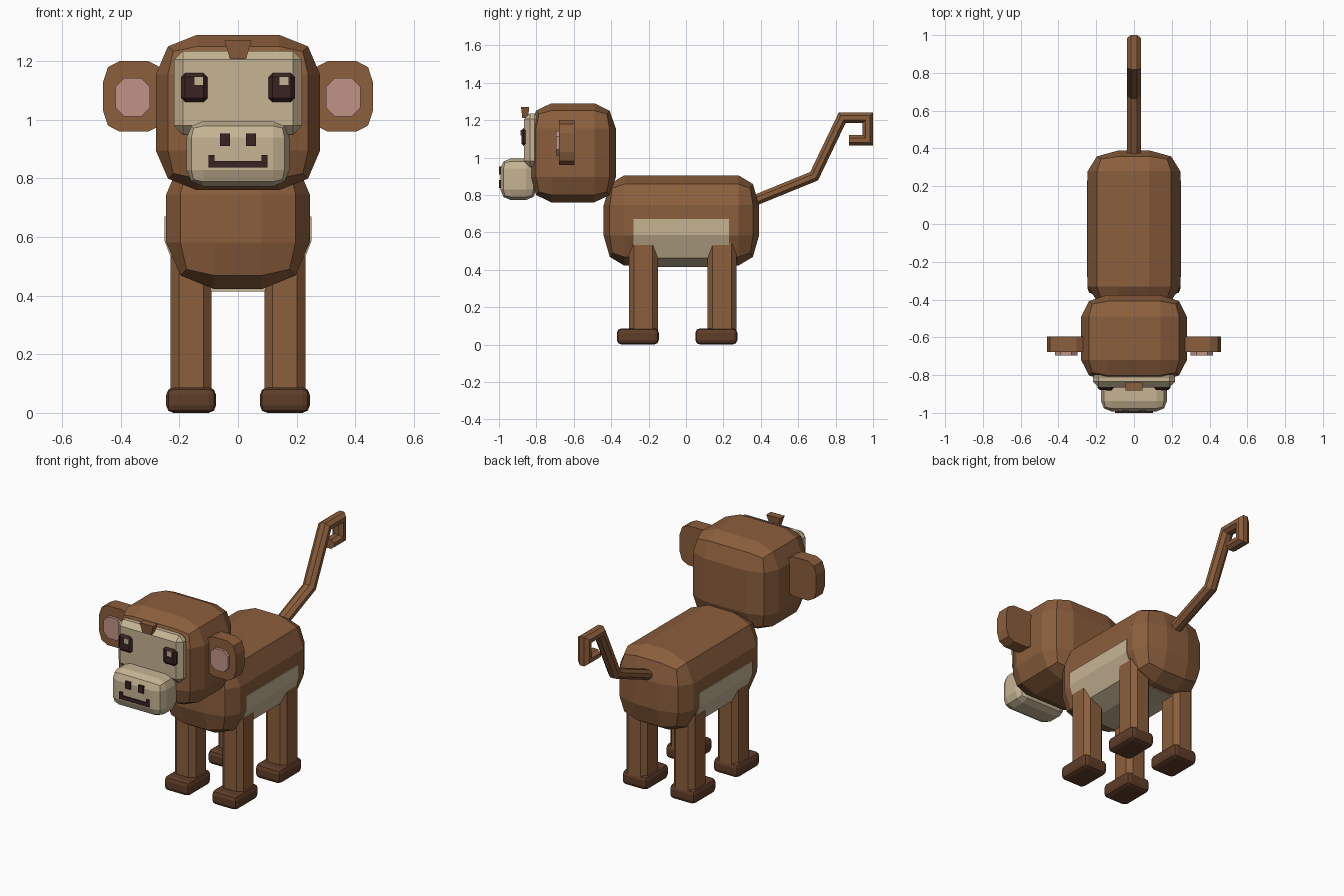
import bpy, bmesh, math
from mathutils import Vector

cube = bpy.data.objects.get("Cube")
if cube:
    bpy.data.objects.remove(cube, do_unlink=True)


def material(name, hex_code):
    rgb = [int(hex_code[i:i + 2], 16) / 255 for i in (0, 2, 4)]
    lin = [c / 12.92 if c <= 0.04045 else ((c + 0.055) / 1.055) ** 2.4 for c in rgb]
    m = bpy.data.materials.new(name)
    m.use_nodes = True
    m.diffuse_color = (*lin, 1)
    m.node_tree.nodes["Principled BSDF"].inputs["Base Color"].default_value = (*lin, 1)
    return m


FUR = material("brown fur", "8B5E3C")
CREAM = material("cream skin", "C6B494")
PINK = material("pink inner ear", "C09286")
DARK = material("dark eye", "3A2424")
FOOT = material("dark brown foot", "5F3D29")


def finish(name, bm, mat):
    bmesh.ops.recalc_face_normals(bm, faces=bm.faces)
    mesh = bpy.data.meshes.new(name)
    bm.to_mesh(mesh)
    bm.free()
    mesh.materials.append(mat)
    obj = bpy.data.objects.new(name, mesh)
    bpy.context.collection.objects.link(obj)
    return obj


def box(name, mat, x, y, z, bevel=None, segments=2, axis=None):
    """Box from (min, max) ranges; bevel is a width per axis, axis limits it to parallel edges."""
    bm = bmesh.new()
    bmesh.ops.create_cube(bm, size=1)
    size = Vector([r[1] - r[0] for r in (x, y, z)])
    centre = Vector([(r[1] + r[0]) / 2 for r in (x, y, z)])
    b = Vector(bevel or (1, 1, 1))
    # bevel evenly in a stretched space, then scale back to get uneven widths
    bmesh.ops.scale(bm, verts=bm.verts, vec=[s / w for s, w in zip(size, b)])
    if bevel:
        edges = [e for e in bm.edges if axis is None
                 or abs((e.verts[0].co - e.verts[1].co).normalized()[axis]) > 0.9]
        bmesh.ops.bevel(bm, geom=edges, offset=1, segments=segments,
                        profile=0.5, affect='EDGES', clamp_overlap=False)
    bmesh.ops.scale(bm, verts=bm.verts, vec=b)
    bmesh.ops.translate(bm, verts=bm.verts, vec=centre)
    return finish(name, bm, mat)


def mirrored(side, a, b):
    return (a, b) if side > 0 else (-b, -a)


def skin(bm, rings):
    """Join vertex rings with quads and cap both ends."""
    loops = [[bm.verts.new(p) for p in ring] for ring in rings]
    n = len(loops[0])
    for a, b in zip(loops, loops[1:]):
        for i in range(n):
            bm.faces.new((a[i], a[(i + 1) % n], b[(i + 1) % n], b[i]))
    bm.faces.new(loops[0])
    bm.faces.new(loops[-1])


# Body and head
box("body", FUR, (-.245, .245), (-.44, .39), (.422, .905), (.165, .11, .16))
box("head", FUR, (-.28, .28), (-.835, -.375), (.76, 1.29), (.14, .115, .135))

# Belly patch, a shell just outside the lower body
half = [(.25, .67), (.25, .585), (.203, .463), (.09, .415)]
profile = half + [(-x, z) for x, z in reversed(half)]
bm = bmesh.new()
skin(bm, [[(x, y, z) for x, z in profile] for y in (-.28, .23)])
finish("belly_patch", bm, CREAM)

# Face
box("face_plate", CREAM, (-.218, .218), (-.865, -.78), (.95, 1.235), (.03, .03, .03), 1)
box("muzzle", CREAM, (-.175, .175), (-.992, -.8), (.773, .995), (.055, .055, .055))
box("mouth", DARK, (-.1, .1), (-1, -.985), (.837, .86))

# Forehead tuft, wider at the top
bm = bmesh.new()
skin(bm, [[(sx * w, -.86 + sy * d, z) for sx, sy in ((-1, -1), (1, -1), (1, 1), (-1, 1))]
          for w, d, z in ((.028, .015, 1.21), (.046, .022, 1.27))])
finish("forehead_tuft", bm, FUR)

# Paired parts
for side, label in ((1, "left"), (-1, "right")):
    box(f"{label}_eye", DARK, mirrored(side, .104, .194), (-.88, -.84), (1.06, 1.16),
        (.014, .014, .014), 1)
    glint = .157 if side > 0 else -.133
    box(f"{label}_eye_glint", CREAM, (glint - .015, glint + .015), (-.884, -.876), (1.118, 1.148))
    box(f"{label}_nostril", DARK, mirrored(side, .027, .062), (-1, -.985), (.91, .953))
    box(f"{label}_mouth_corner", DARK, mirrored(side, .08, .1), (-1, -.985), (.86, .88))
    box(f"{label}_ear", FUR, mirrored(side, .25, .46), (-.678, -.595), (.96, 1.2),
        (.055, 1, .07), 2, 1)
    box(f"{label}_inner_ear", PINK, mirrored(side, .3, .418), (-.695, -.66), (1.012, 1.143),
        (.03, 1, .03), 1, 1)
    for place, y in (("front", -.2275), ("back", .1925)):
        box(f"{label}_{place}_leg", FUR, mirrored(side, .09, .23), (y - .0775, y + .0775),
            (.05, .65), (.028, .028, 1), 1, 2)
        box(f"{label}_{place}_foot", FOOT, mirrored(side, .075, .245), (y - .1425, y + .0825),
            (0, .087), (.025, .025, .025))

# Tail, an eight-sided tube with mitred bends
path = [Vector((0, y, z)) for y, z in
        ((.28, .735), (.685, .9), (.835, 1.212), (.972, 1.212), (.972, 1.093), (.872, 1.093))]
rings = []
for i, p in enumerate(path):
    before = (p - path[i - 1]).normalized() if i else (path[1] - p).normalized()
    after = (path[i + 1] - p).normalized() if i < len(path) - 1 else before
    tangent = (before + after).normalized()
    across = Vector((0, -tangent.z, tangent.y)) / tangent.dot(before)
    ring = []
    for k in range(8):
        a = math.pi / 4 * (k + .5)
        ring.append(p + across * math.sin(a) * .031 + Vector((math.cos(a) * .041, 0, 0)))
    rings.append(ring)
bm = bmesh.new()
skin(bm, rings)
finish("tail", bm, FUR)
